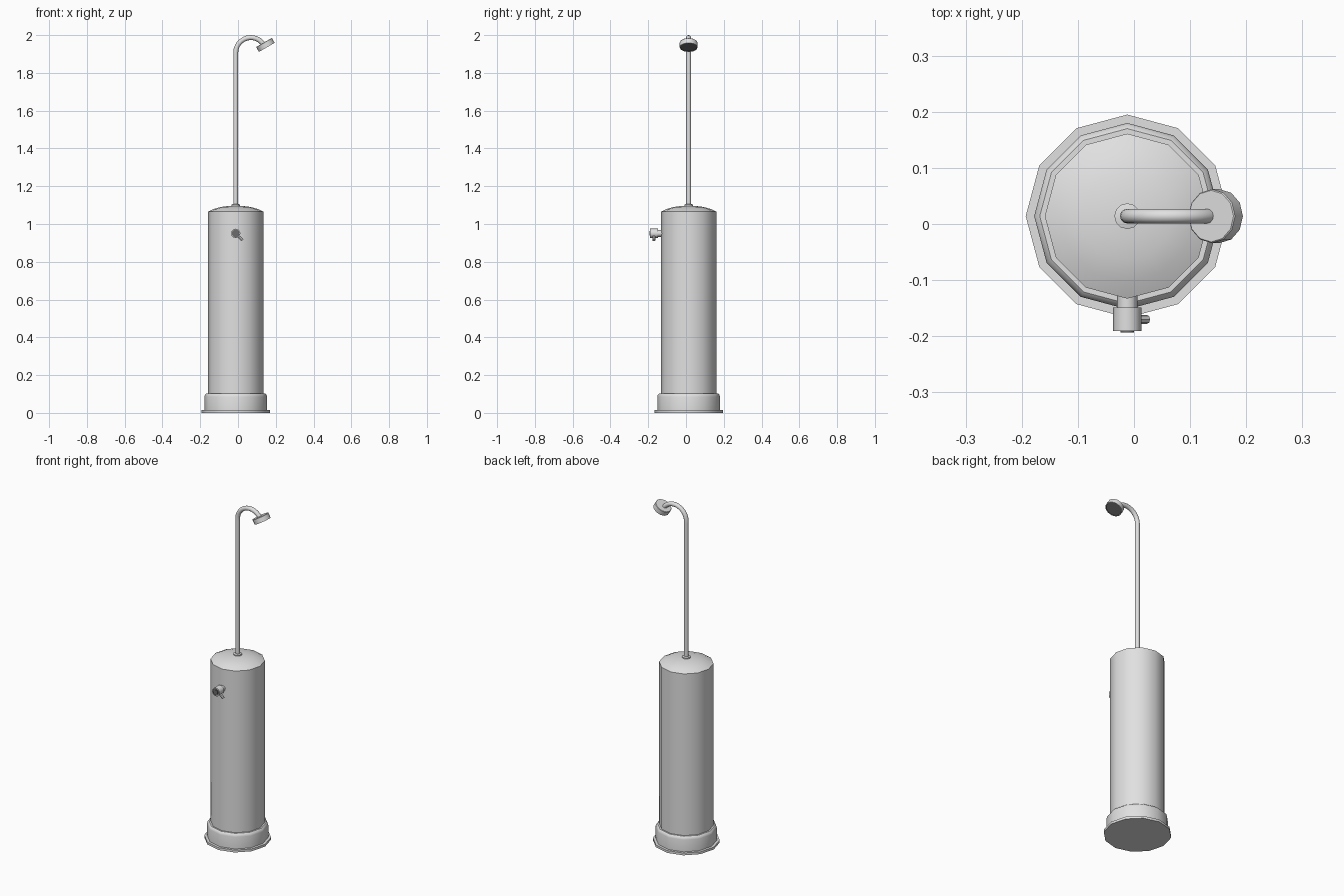
import bpy, bmesh, math
from mathutils import Vector, Matrix

if "Cube" in bpy.data.objects:
    bpy.data.objects.remove(bpy.data.objects["Cube"])

CX, CY = -0.012, 0.014   # tank axis


def material(name, v):
    m = bpy.data.materials.new(name)
    m.diffuse_color = (v, v, v, 1)
    m.use_nodes = True
    m.node_tree.nodes["Principled BSDF"].inputs["Base Color"].default_value = m.diffuse_color
    return m


LIGHT = material("light grey", 0.75)
DARK = material("dark grey", 0.15)


def finish(name, bm, mats):
    bmesh.ops.recalc_face_normals(bm, faces=bm.faces[:])
    me = bpy.data.meshes.new(name)
    bm.to_mesh(me)
    bm.free()
    ob = bpy.data.objects.new(name, me)
    bpy.context.collection.objects.link(ob)
    for m in mats:
        me.materials.append(m)
    bpy.ops.object.select_all(action='DESELECT')
    ob.select_set(True)
    bpy.context.view_layer.objects.active = ob
    bpy.ops.object.shade_smooth_by_angle(angle=math.radians(40))
    return ob


def lathe(name, profile, origin, axis=(0, 0, 1), sides=12, mats=(LIGHT,), dark_from=None):
    """Revolve (radius, height) points about an axis; bands from dark_from on are dark."""
    bm = bmesh.new()
    rot = Vector((0, 0, 1)).rotation_difference(Vector(axis)).to_matrix().to_4x4()
    mat = Matrix.Translation(origin) @ rot
    rings = []
    for r, h in profile:
        rings.append([bm.verts.new(mat @ Vector((r * math.cos(2 * math.pi * i / sides),
                                                 r * math.sin(2 * math.pi * i / sides), h)))
                      for i in range(sides)])
    for k in range(len(rings) - 1):
        a, b = rings[k], rings[k + 1]
        for i in range(sides):
            j = (i + 1) % sides
            f = bm.faces.new((a[i], a[j], b[j], b[i]))
            if dark_from is not None and k >= dark_from:
                f.material_index = 1
    bm.faces.new(rings[0])
    cap = bm.faces.new(rings[-1])
    if dark_from is not None:
        cap.material_index = 1
    return finish(name, bm, mats)


def tube(name, path, radius, normal, sides=12):
    """Sweep a round section along a path lying in the plane with the given normal."""
    bm = bmesh.new()
    n = Vector(normal)
    rings = []
    for i, p in enumerate(path):
        t = (path[min(i + 1, len(path) - 1)] - path[max(i - 1, 0)]).normalized()
        u = t.cross(n)
        rings.append([bm.verts.new(p + radius * (u * math.cos(a) + n * math.sin(a)))
                      for a in (2 * math.pi * k / sides for k in range(sides))])
    for a, b in zip(rings, rings[1:]):
        for i in range(sides):
            j = (i + 1) % sides
            bm.faces.new((a[i], a[j], b[j], b[i]))
    bm.faces.new(rings[0])
    bm.faces.new(rings[-1])
    return finish(name, bm, (LIGHT,))


# Floor plate, base ring and tank
lathe("floor_plate", [(0.181, 0), (0.181, 0.014)], (CX, CY, 0))
lathe("base_ring", [(0.166, 0.012), (0.166, 0.085), (0.163, 0.096), (0.156, 0.102), (0.14, 0.102)],
      (CX, CY, 0))
lathe("tank", [(0.147, 0.05), (0.147, 1.065), (0.118, 1.079), (0.08, 1.09), (0.04, 1.095), (0.01, 1.097)],
      (CX, CY, 0))
lathe("pipe_collar", [(0.023, 1.085), (0.023, 1.103), (0.012, 1.106)], (CX, CY, 0))

# Riser pipe with curved neck
R, ZC = 0.08, 1.907
path = [Vector((CX, CY, 1.09)), Vector((CX, CY, ZC - 0.01))]
for i in range(13):
    a = math.radians(150) * i / 12
    path.append(Vector((CX + R * (1 - math.cos(a)), CY, ZC + R * math.sin(a))))
tube("riser_pipe", path, 0.013, (0, 1, 0))

# Shower head with dark spray face
lathe("shower_head", [(0.046, -0.015), (0.048, -0.013), (0.048, 0.015), (0.045, 0.015), (0.044, 0.013)],
      (0.145, CY, 1.948), (0.5, 0, -0.866), mats=(LIGHT, DARK), dark_from=3)

# Valve on the front of the tank
VZ = 0.95
lathe("valve_pipe", [(0.018, 0), (0.018, 0.03)], (CX, -0.125, VZ), (0, -1, 0))
lathe("valve_body", [(0.025, 0), (0.025, 0.042), (0.021, 0.042), (0.021, 0.039)],
      (CX, -0.149, VZ), (0, -1, 0), mats=(LIGHT, DARK), dark_from=2)
lathe("valve_button", [(0.012, 0), (0.012, 0.006)], (CX, -0.187, VZ), (0, -1, 0), mats=(DARK,))
# Lever pointing down to the right
lathe("valve_lever", [(0.008, 0.01), (0.008, 0.05)], (CX, -0.17, VZ), (0.7, 0, -0.714), sides=8)
